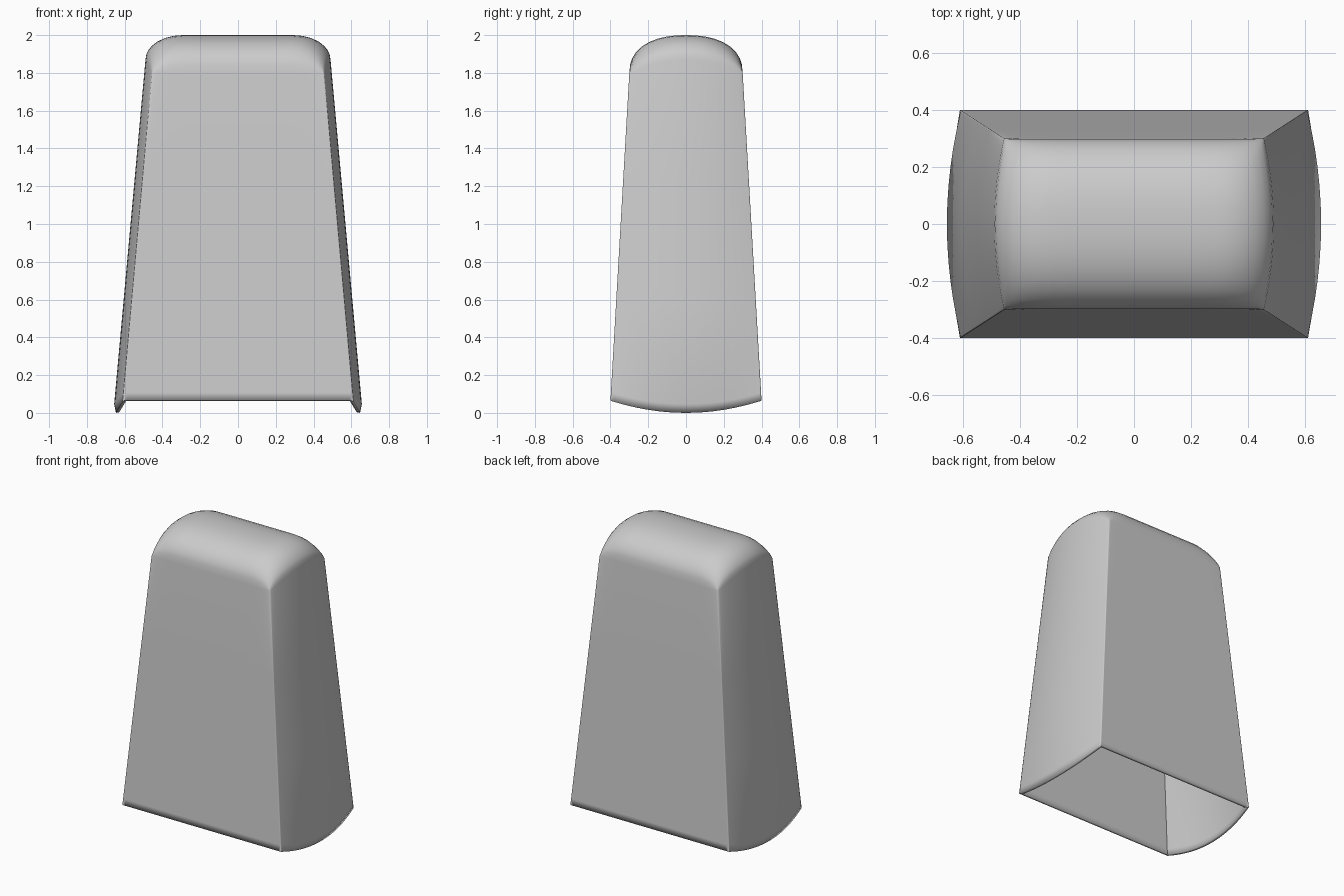
import bpy, bmesh

if "Cube" in bpy.data.objects:
    bpy.data.objects.remove(bpy.data.objects["Cube"])

# Sample positions along the length (u) and depth (v), as fractions of half size
half_u = [0.2, 0.45, 0.6, 0.7, 0.79, 0.87, 0.93, 0.97, 0.99, 1.0]
half_v = [0.17, 0.34, 0.5, 0.65, 0.78, 0.88, 0.95, 0.985, 1.0]
U = [-a for a in reversed(half_u)] + [0.0] + half_u
V = [-a for a in reversed(half_v)] + [0.0] + half_v

bm = bmesh.new()


def patch(f, A, B):
    """Quad grid over the surface function f(a, b)."""
    g = [[bm.verts.new(f(a, b)) for b in B] for a in A]
    for i in range(len(A) - 1):
        for j in range(len(B) - 1):
            bm.faces.new((g[i][j], g[i + 1][j], g[i + 1][j + 1], g[i][j + 1]))


def top(u, v):
    # rounded across the depth, shoulders falling away at both ends
    end = 0.07 * (1 - v * v)
    crown = 0.2 * max(0.0, 1 - abs(v) ** 2.3) ** (1 / 2.3)
    s = max(0.0, (abs(u) - 0.6) / 0.4)
    g = max(0.0, 1 - s * s) ** 0.5
    return (u * (0.455 + 0.035 * (1 - v * v)), 0.3 * v, 1.8 + end + (crown - end) * g)


def foot(u, v):
    # bottom rim: straight along front and back, bowed down at the ends
    return (u * (0.61 + 0.036 * (1 - v * v)), 0.4 * v, 0.065 * v * v)


def wall(u, v, t):
    # tapered wall; the bowed ends bulge slightly just above the rim
    a, b = foot(u, v), top(u, v)
    p = [a[i] + (b[i] - a[i]) * t for i in range(3)]
    if t > 0:
        p[0] += u * 0.014 * (1 - v * v) * (1 - t)
    return p


T = [0.0, 0.025, 0.34, 0.67, 1.0]
patch(top, U, V)
for s in (-1, 1):
    patch(lambda v, t: wall(s, v, t), V, T)   # bowed ends
    patch(lambda u, t: wall(u, s, t), U, T)   # front and back

bmesh.ops.remove_doubles(bm, verts=bm.verts[:], dist=0.0005)
bmesh.ops.recalc_face_normals(bm, faces=bm.faces[:])
# make sure the shell faces outward
bm.normal_update()
crown_face = max(bm.faces, key=lambda f: f.calc_center_median().z)
if crown_face.normal.z < 0:
    bmesh.ops.reverse_faces(bm, faces=bm.faces[:])

me = bpy.data.meshes.new("hollow_cover")
bm.to_mesh(me)
bm.free()
for p in me.polygons:
    p.use_smooth = True
cover = bpy.data.objects.new("hollow_cover", me)
bpy.context.collection.objects.link(cover)

# Thin wall, open underneath
sol = cover.modifiers.new("wall_thickness", 'SOLIDIFY')
sol.thickness = 0.018
sol.offset = -1

mat = bpy.data.materials.new("light_grey")
mat.diffuse_color = (0.6, 0.6, 0.6, 1)
mat.use_nodes = True
mat.node_tree.nodes["Principled BSDF"].inputs["Base Color"].default_value = mat.diffuse_color
me.materials.append(mat)
